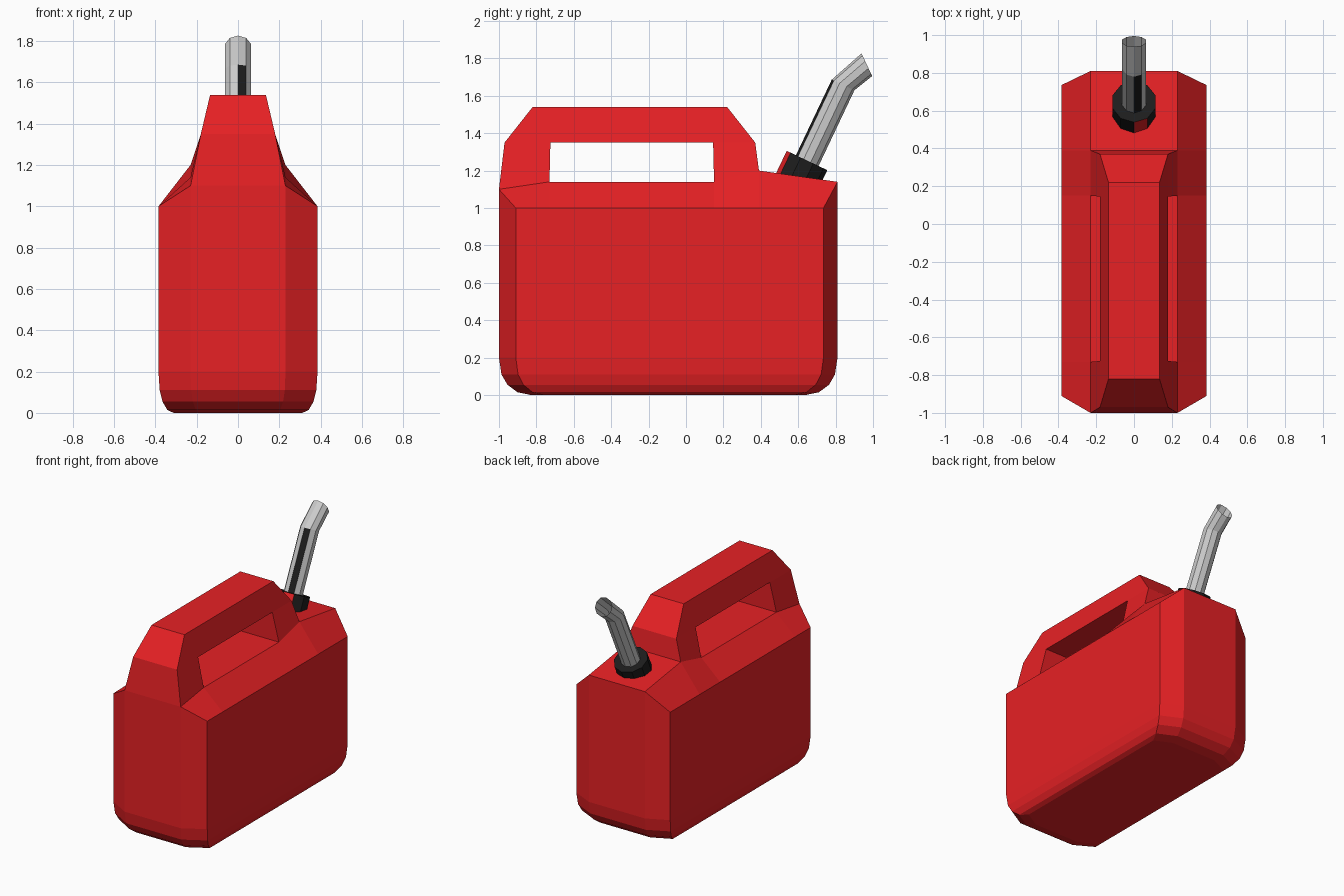
import bpy, bmesh
from math import sin, cos, pi, radians
from mathutils import Vector

if "Cube" in bpy.data.objects:
    bpy.data.objects.remove(bpy.data.objects["Cube"])


def material(name, color):
    m = bpy.data.materials.new(name)
    m.diffuse_color = color
    m.use_nodes = True
    m.node_tree.nodes["Principled BSDF"].inputs["Base Color"].default_value = m.diffuse_color
    return m


red = material("red_plastic", (0.80, 0.015, 0.018, 1))
black = material("black_plastic", (0.012, 0.012, 0.012, 1))
grey = material("grey_plastic", (0.6, 0.6, 0.6, 1))


def face(bm, pts):
    pts = list(dict.fromkeys(tuple(p) for p in pts))
    return bm.faces.new([bm.verts.new(p) for p in pts])


def both_sides(bm, pts):
    for s in (1, -1):
        face(bm, [(s * x, y, z) for x, y, z in pts])


def across(bm, a, b):
    # quad spanning from +x to -x between two points
    face(bm, [a, b, (-b[0], b[1], b[2]), (-a[0], a[1], a[2])])


def finish(bm, name, mats):
    bmesh.ops.remove_doubles(bm, verts=bm.verts, dist=1e-4)
    bmesh.ops.recalc_face_normals(bm, faces=bm.faces)
    me = bpy.data.meshes.new(name)
    bm.to_mesh(me)
    bm.free()
    for m in mats:
        me.materials.append(m)
    ob = bpy.data.objects.new(name, me)
    bpy.context.collection.objects.link(ob)
    return ob


# can body: octagonal plan with rounded bottom
W, R, ZR = 0.385, 0.23, 0.2
bm = bmesh.new()
plan = [(R, -1), (W, -0.91), (W, 0.735), (R, 0.81),
        (-R, 0.81), (-W, 0.735), (-W, -0.91), (-R, -1)]
levels = [(0, 0.81), (0.015, 0.89), (0.055, 0.95), (0.11, 0.985), (ZR, 1)]
rings = [[(x * s, -0.095 + (y + 0.095) * s, z) for x, y in plan] for z, s in levels]
face(bm, rings[0])
for a, b in zip(rings, rings[1:]):
    for i in range(8):
        j = (i + 1) % 8
        face(bm, [a[i], a[j], b[j], b[i]])

# walls and sloping shoulders
edge = [(W, y, 1.0) for y in (-0.91, -0.73, 0.15, 0.39, 0.735)]
ridge = [(R, -1, 1.1), (R, -0.73, 1.14), (R, 0.15, 1.14), (R, 0.39, 1.2), (R, 0.81, 1.14)]
both_sides(bm, [(W, -0.91, ZR), (W, 0.735, ZR)] + edge[::-1])
for k, y in ((0, -1), (4, 0.81)):
    both_sides(bm, [(R, y, ZR), (W, edge[k][1], ZR), edge[k], ridge[k]])
    across(bm, (R, y, ZR), ridge[k])
for k in range(4):
    both_sides(bm, [edge[k], edge[k + 1], ridge[k + 1], ridge[k]])
across(bm, ridge[1], ridge[2])
across(bm, ridge[3], ridge[4])

# handle: tapered loop rising from the ridge
M, T = 0.18, 0.135
outer = [ridge[0], (M, -0.97, 1.35), (T, -0.82, 1.54),
         (T, 0.22, 1.54), (M, 0.37, 1.35), ridge[3]]
front_in, back_in = (M, -0.725, 1.35), (M, 0.145, 1.35)
inner = [ridge[1], front_in, front_in, back_in, back_in, ridge[2]]
for k in range(5):
    both_sides(bm, [outer[k], outer[k + 1], inner[k + 1], inner[k]])
    across(bm, outer[k], outer[k + 1])
    if inner[k] != inner[k + 1]:
        across(bm, inner[k], inner[k + 1])
finish(bm, "can_body", [red])


def ring(y, z, r, tilt, n=10):
    t = radians(tilt)
    e = Vector((0, -cos(t), sin(t)))
    return [Vector((0, y, z)) + r * (cos(2 * pi * i / n) * e
            + sin(2 * pi * i / n) * Vector((1, 0, 0))) for i in range(n)]


def tube(name, sections, mats, cap):
    # the front facet of the first segment uses the second material
    bm = bmesh.new()
    loops = [ring(*s) for s in sections]
    for k, (a, b) in enumerate(zip(loops, loops[1:])):
        for i in range(10):
            j = (i + 1) % 10
            f = face(bm, [a[i], a[j], b[j], b[i]])
            f.material_index = 1 if k == 0 and i == 0 else 0
    if cap:
        face(bm, loops[0])
        face(bm, loops[-1])
    return finish(bm, name, mats)


# collar and bent open spout
tube("spout_collar", [(0.587, 1.128, 0.12, 25.5), (0.647, 1.254, 0.12, 25.5)],
     [black, red], True)
tube("spout", [(0.63, 1.215, 0.067, 25), (0.84, 1.658, 0.067, 25),
               (0.967, 1.766, 0.067, 65)], [grey, black], False)
